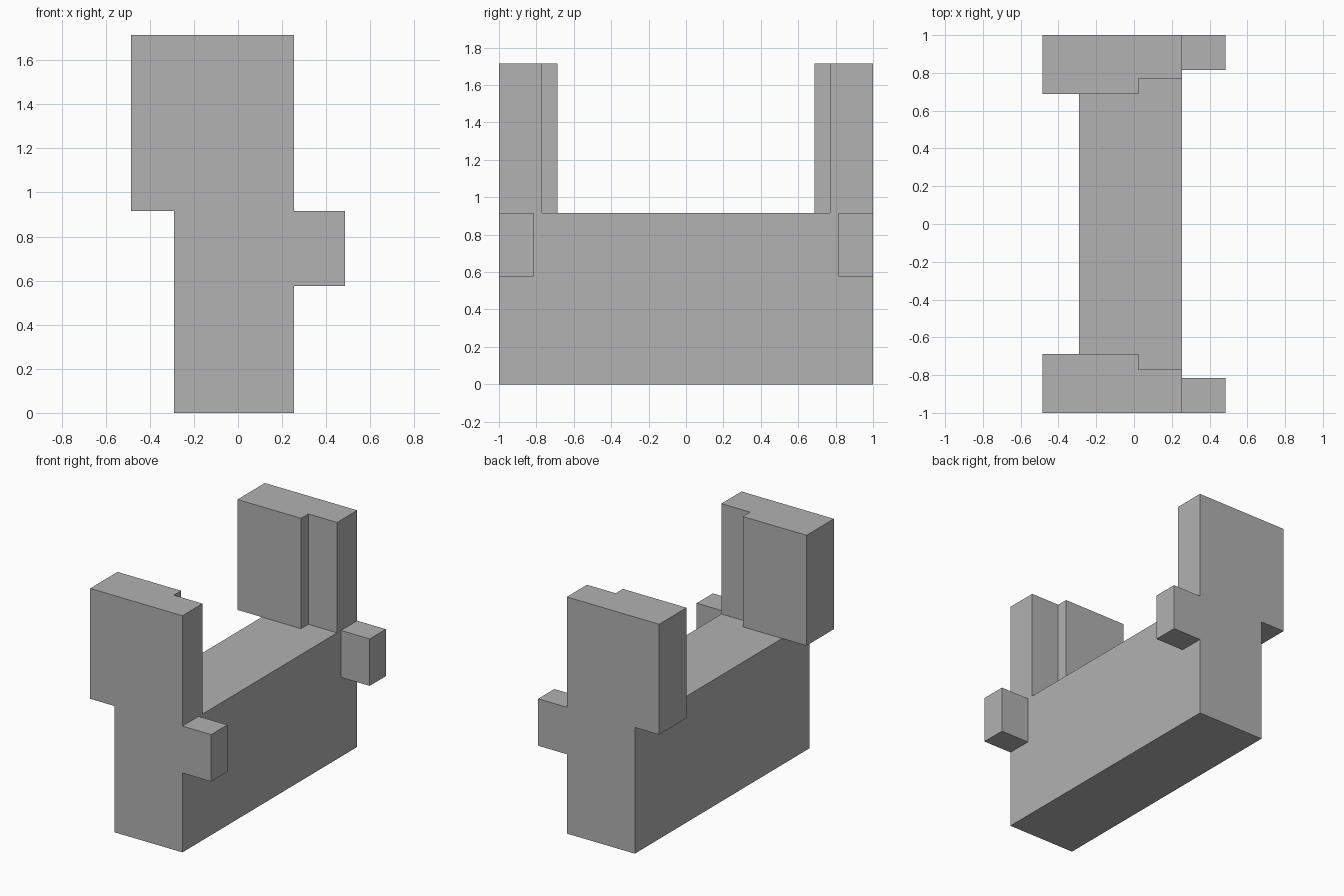
import bpy
import bmesh

cube = bpy.data.objects.get("Cube")
if cube:
    bpy.data.objects.remove(cube, do_unlink=True)

grey = bpy.data.materials.new("light grey")
grey.use_nodes = True
colour = (0.445, 0.445, 0.445, 1)
grey.diffuse_color = colour
grey.node_tree.nodes["Principled BSDF"].inputs["Base Color"].default_value = colour


def prism(name, outline, z0, z1):
    """Extrude a flat outline upward from z0 to z1."""
    bm = bmesh.new()
    base = bm.faces.new([bm.verts.new((x, y, z0)) for x, y in outline])
    top = bmesh.ops.extrude_face_region(bm, geom=[base])["geom"]
    verts = [v for v in top if isinstance(v, bmesh.types.BMVert)]
    bmesh.ops.translate(bm, verts=verts, vec=(0, 0, z1 - z0))
    bmesh.ops.recalc_face_normals(bm, faces=bm.faces)
    mesh = bpy.data.meshes.new(name)
    bm.to_mesh(mesh)
    bm.free()
    mesh.materials.append(grey)
    obj = bpy.data.objects.new(name, mesh)
    bpy.context.collection.objects.link(obj)
    return obj


def rect(x0, x1, y0, y1):
    return [(x0, y0), (x1, y0), (x1, y1), (x0, y1)]


BACK, STEP, FACE, TIP = -0.29, 0.025, 0.255, 0.485
TOP = 0.915

# Long base block
prism("base_block", rect(BACK, FACE, -1, 1), 0, TOP)

# Stepped upright and side peg at each end
for side, s in (("front", -1), ("back", 1)):
    profile = [(-TIP, 1), (FACE, 1), (FACE, 0.77), (STEP, 0.77),
               (STEP, 0.687), (-TIP, 0.687)]
    prism(side + "_upright", [(x, s * y) for x, y in profile], TOP, 1.715)
    prism(side + "_peg", rect(FACE, TIP, s * 0.815, s), 0.575, TOP)
